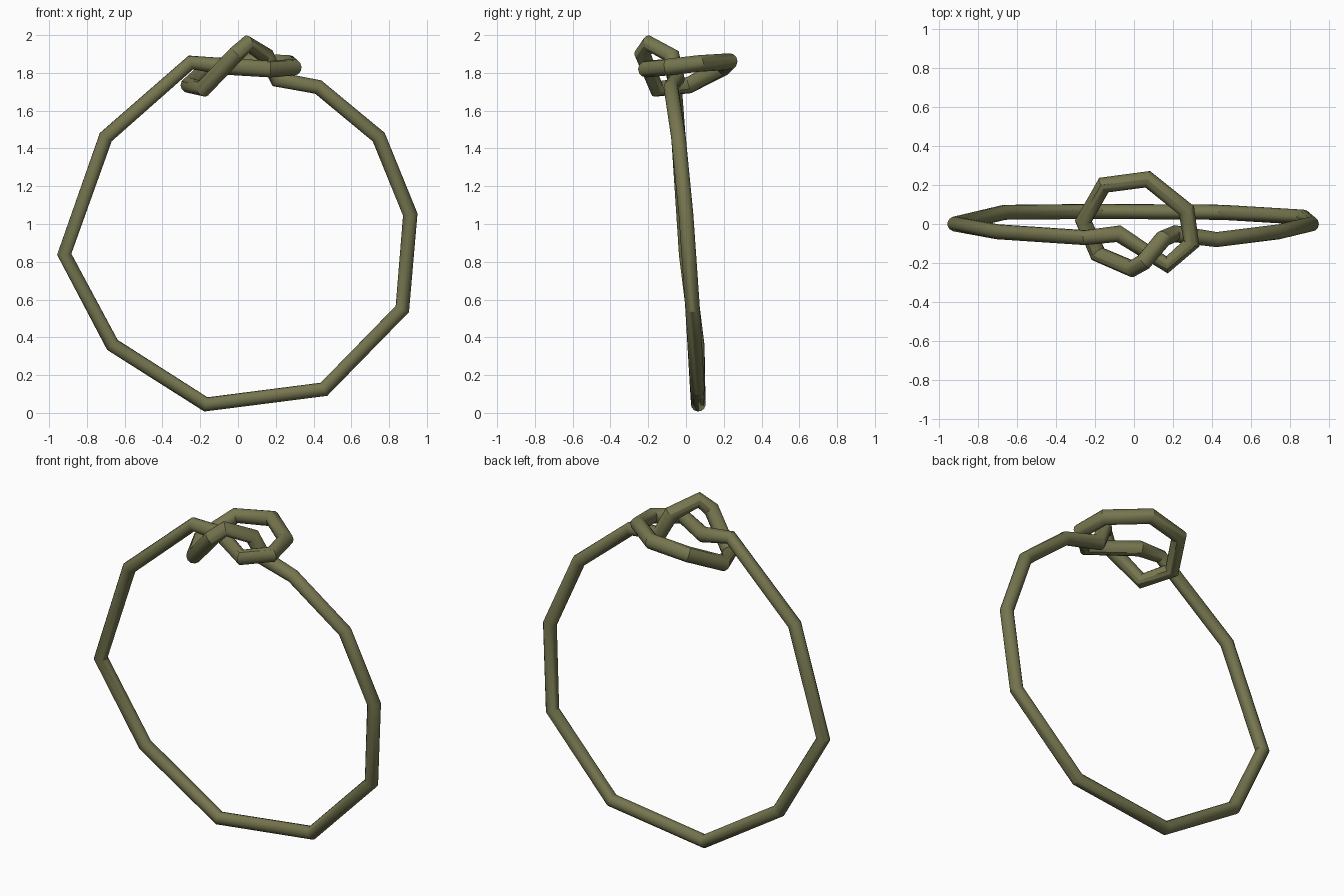
import bpy
import math

if "Cube" in bpy.data.objects:
    bpy.data.objects.remove(bpy.data.objects["Cube"])

# Centre line of the closed tube: x, y, z
RING = [
    (-0.25, -0.07, 1.855), (-0.70, -0.04, 1.46), (-0.92, 0.0, 0.84),
    (-0.665, 0.06, 0.36), (-0.17, 0.065, 0.045), (0.455, 0.06, 0.125),
    (0.87, 0.035, 0.55), (0.912, 0.0, 1.05), (0.745, -0.04, 1.46),
    (0.425, -0.08, 1.725),
]
KNOT = [
    (0.21, -0.05, 1.765), (0.15, -0.075, 1.89), (0.05, -0.195, 1.955),
    (-0.01, -0.23, 1.90), (-0.185, -0.155, 1.715), (-0.26, 0.015, 1.735),
    (-0.155, 0.20, 1.83), (0.07, 0.23, 1.86), (0.27, 0.07, 1.85),
    (0.295, -0.10, 1.83), (0.17, -0.21, 1.82), (-0.08, -0.05, 1.835),
]

# Knotted ring swept along the path, slightly thicker through the knot
curve = bpy.data.curves.new("ring_path", "CURVE")
curve.dimensions = "3D"
curve.bevel_depth = 0.04
curve.bevel_resolution = 4
spline = curve.splines.new("POLY")
pts = [(p, 0.97) for p in RING] + [(p, 1.1) for p in KNOT]
spline.points.add(len(pts) - 1)
for sp, (co, rad) in zip(spline.points, pts):
    sp.co = (*co, 1)
    sp.radius = rad
spline.use_cyclic_u = True

ring = bpy.data.objects.new("knotted_ring", curve)
bpy.context.collection.objects.link(ring)
bpy.context.view_layer.objects.active = ring
ring.select_set(True)
bpy.ops.object.convert(target="MESH")
ring = bpy.context.object
ring.name = "knotted_ring"
bpy.ops.object.shade_smooth_by_angle(angle=math.radians(32))

# Olive colour
olive = bpy.data.materials.new("olive")
olive.diffuse_color = (0.18, 0.18, 0.08, 1)
olive.use_nodes = True
olive.node_tree.nodes["Principled BSDF"].inputs["Base Color"].default_value = olive.diffuse_color
ring.data.materials.clear()
ring.data.materials.append(olive)
